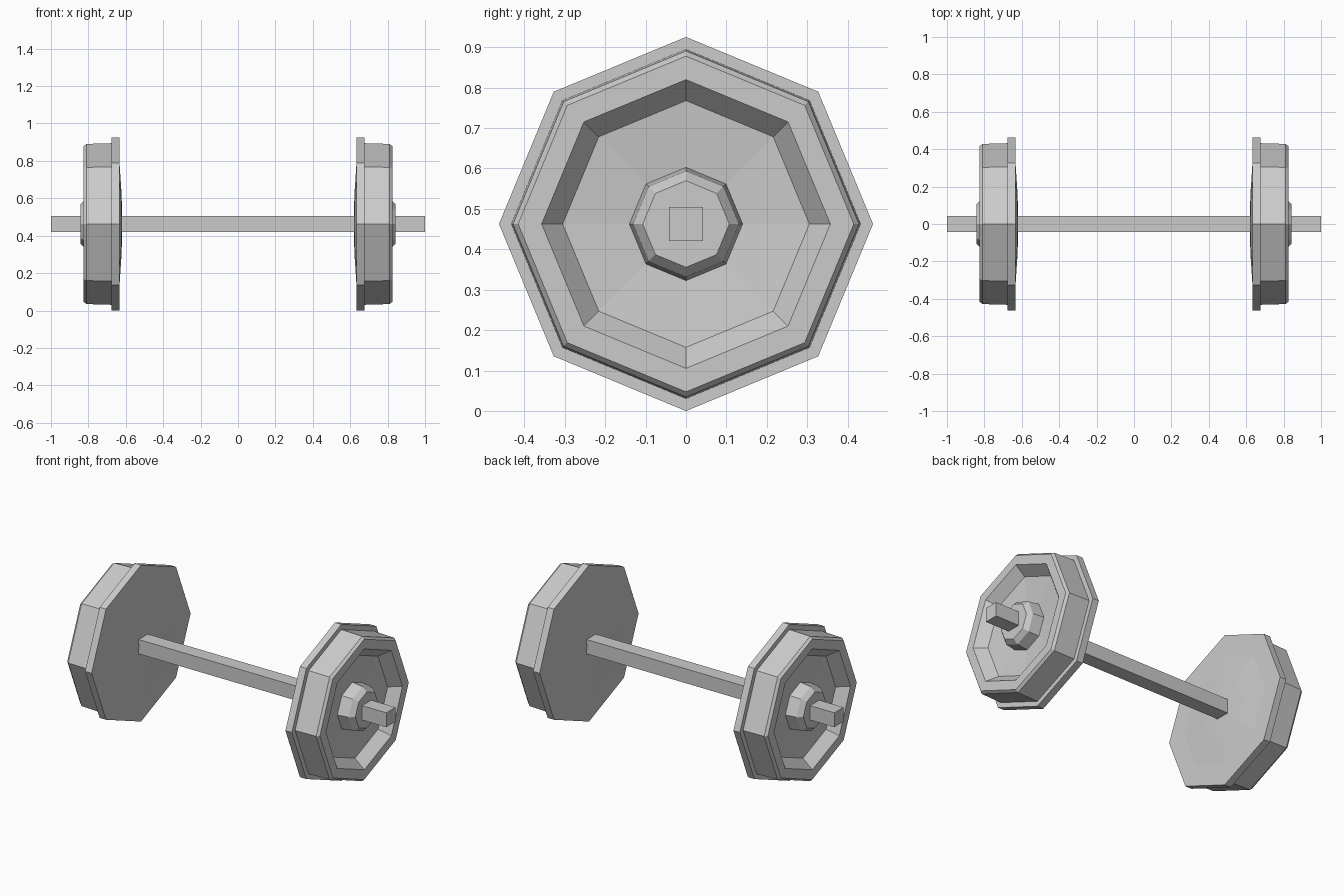
import bpy, bmesh
from math import sin, cos, pi

if "Cube" in bpy.data.objects:
    bpy.data.objects.remove(bpy.data.objects["Cube"])

SIDES = 8
RADIUS = 0.4625          # flange radius = axle height

# wheel half-section as (x, radius), from inner face round to the hub face
PROFILE = [
    (0.619, 0.04), (0.623, 0.17), (0.634, 0.335),    # dished inner face
    (0.634, RADIUS), (0.676, RADIUS),                # flange
    (0.676, 0.432), (0.811, 0.428),                  # tread
    (0.826, 0.415), (0.826, 0.357),                  # chamfer and rim face
    (0.765, 0.305), (0.748, 0.14),                   # recess wall and web
    (0.829, 0.14), (0.842, 0.107),                   # hub
]
# hub sides taper gently from the web to the hub face
PROFILE[-2] = (0.815, 0.131)


def finish(name, bm):
    bmesh.ops.recalc_face_normals(bm, faces=bm.faces)
    mesh = bpy.data.meshes.new(name)
    bm.to_mesh(mesh)
    bm.free()
    obj = bpy.data.objects.new(name, mesh)
    obj.location.z = RADIUS
    bpy.context.collection.objects.link(obj)
    return obj


def wheel(name, side):
    bm = bmesh.new()
    rings = []
    for x, r in PROFILE:
        rings.append([bm.verts.new((side * x, r * sin(2 * pi * i / SIDES),
                                    r * cos(2 * pi * i / SIDES)))
                      for i in range(SIDES)])
    for a, b in zip(rings, rings[1:]):
        for i in range(SIDES):
            j = (i + 1) % SIDES
            bm.faces.new((a[i], a[j], b[j], b[i]))
    bm.faces.new(rings[0])
    bm.faces.new(rings[-1])
    return finish(name, bm)


# pair of flanged wheels
wheel("right_wheel", 1)
wheel("left_wheel", -1)

# square axle through both wheels
bm = bmesh.new()
bmesh.ops.create_cube(bm, size=1)
bmesh.ops.scale(bm, vec=(2.0, 0.085, 0.085), verts=bm.verts)
finish("axle", bm)
